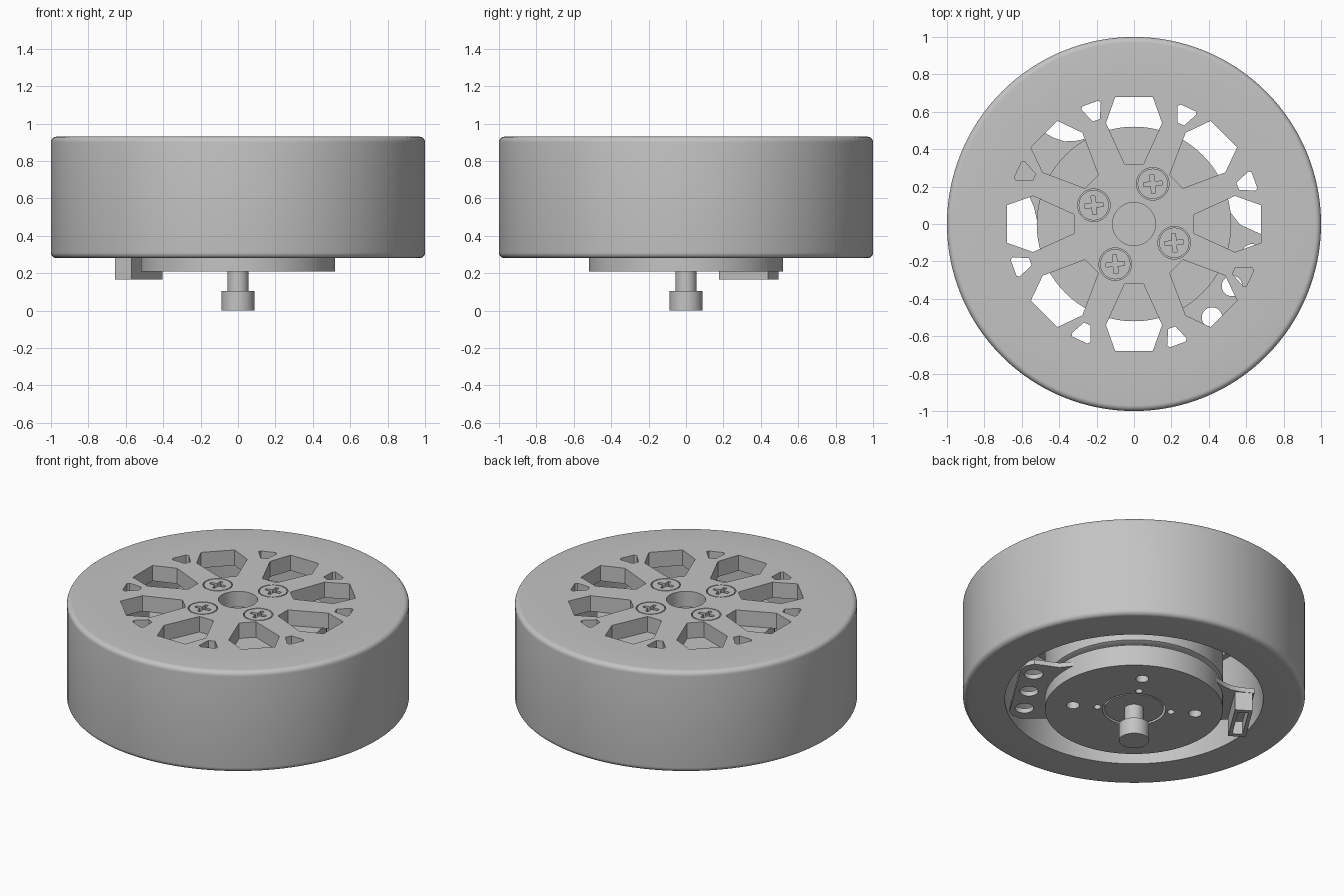
import bpy, bmesh
from math import cos, sin, pi, radians
from mathutils import Matrix, Vector

if "Cube" in bpy.data.objects:
    bpy.data.objects.remove(bpy.data.objects["Cube"], do_unlink=True)

grey = bpy.data.materials.new("plain grey")
grey.use_nodes = True
colour = (0.55, 0.55, 0.55, 1)
grey.diffuse_color = colour
grey.node_tree.nodes["Principled BSDF"].inputs["Base Color"].default_value = colour


def finish(name, mesh, turn=0):
    mesh.transform(Matrix.Rotation(radians(turn), 4, "Z"))
    bm = bmesh.new()
    bm.from_mesh(mesh)
    bmesh.ops.remove_doubles(bm, verts=bm.verts, dist=0.0005)
    bmesh.ops.recalc_face_normals(bm, faces=bm.faces)
    bm.to_mesh(mesh)
    bm.free()
    mesh.materials.clear()
    mesh.materials.append(grey)
    obj = bpy.data.objects.new(name, mesh)
    bpy.context.collection.objects.link(obj)
    bpy.ops.object.select_all(action="DESELECT")
    obj.select_set(True)
    bpy.context.view_layer.objects.active = obj
    bpy.ops.object.shade_smooth_by_angle(angle=radians(30))
    return obj


def plate(name, loops, z0, z1, turn=0):
    """Flat slab: the first loop is the outline, the others are holes."""
    curve = bpy.data.curves.new(name, "CURVE")
    curve.dimensions = "2D"
    curve.fill_mode = "BOTH"
    curve.extrude = (z1 - z0) / 2
    for loop in loops:
        spline = curve.splines.new("POLY")
        spline.points.add(len(loop) - 1)
        for point, (x, y) in zip(spline.points, loop):
            point.co = (x, y, 0, 1)
        spline.use_cyclic_u = True
    helper = bpy.data.objects.new(name + " outline", curve)
    mesh = bpy.data.meshes.new_from_object(helper)
    bpy.data.objects.remove(helper)
    bpy.data.curves.remove(curve)
    mesh.name = name
    mesh.transform(Matrix.Translation((0, 0, (z0 + z1) / 2)))
    return finish(name, mesh, turn)


def lathe(name, profile, steps=128):
    """Revolve a closed (radius, z) profile."""
    bm = bmesh.new()
    verts = [bm.verts.new((r, 0, z)) for r, z in profile]
    edges = [bm.edges.new((verts[i - 1], verts[i])) for i in range(len(verts))]
    bmesh.ops.spin(bm, geom=verts + edges, cent=(0, 0, 0), axis=(0, 0, 1),
                   angle=2 * pi, steps=steps, use_duplicate=False)
    mesh = bpy.data.meshes.new(name)
    bm.to_mesh(mesh)
    bm.free()
    return finish(name, mesh)


def circle(r, x=0, y=0, n=32):
    return [(x + r * cos(2 * pi * i / n), y + r * sin(2 * pi * i / n)) for i in range(n)]


def polar(r, angle):
    return r * cos(radians(angle)), r * sin(radians(angle))


def rotated(points, angle):
    c, s = polar(1, angle)
    return [(x * c - y * s, x * s + y * c) for x, y in points]


def mirrored(points):
    return points + [(x, -y) for x, y in reversed(points)]


# Tyre with rounded shoulders
TOP, LOW, ROUND = 0.93, 0.28, 0.03
corner = [polar(ROUND, a) for a in range(0, 91, 15)]
tyre = [(0.76, LOW)]
tyre += [(1 - ROUND + x, LOW + ROUND - y) for x, y in reversed(corner)]
tyre += [(1 - ROUND + x, TOP - ROUND + y) for x, y in corner]
lathe("tyre", tyre + [(0.76, TOP)])

# Wheel barrel and spoked face
lathe("rim_barrel", [(0.76, LOW), (0.755, LOW), (0.72, 0.83), (0.72, 0.9), (0.76, 0.9)])
window = mirrored([(0.32, 0.05), (0.54, 0.15), (0.68, 0.1)])
pocket = mirrored([(0.59, 0.02), (0.67, 0.055), (0.685, 0.045)])
screw_spots = [polar(0.237, 65 + 90 * k) for k in range(4)]
face_loops = [circle(0.76, n=128), circle(0.115, n=48)]
for k in range(8):
    face_loops.append(rotated(window, 45 * k))
    face_loops.append(rotated(pocket, 45 * k + 20))
face_loops += [circle(0.087, x, y) for x, y in screw_spots]
plate("wheel_face", face_loops, 0.83, TOP)

# Cross-head screws
arm = [(0.012, 0.012), (0.05, 0.01), (0.05, -0.01)]
for k, (x, y) in enumerate(screw_spots):
    cross = [p for q in range(4) for p in rotated(arm, -90 * q)]
    cross = [(x + a, y + b) for a, b in rotated(cross, 5)]
    plate(f"screw_head_{k + 1}", [circle(0.081, x, y), cross], 0.89, TOP)
    plate(f"screw_body_{k + 1}", [circle(0.081, x, y)], 0.82, 0.89)

# Motor can and neck
lathe("motor_can", [(0, 0.37), (0.5, 0.37), (0.52, 0.38), (0.52, 0.829), (0, 0.829)])
plate("motor_neck", [circle(0.48, n=96)], 0.34, 0.38)

# Motor base with mounting holes
TURN = -32.3
base_loops = [circle(0.52, n=96), circle(0.185, n=64)]
for k in range(4):
    base_loops.append(circle(0.038, *polar(0.36, 90 * k)))
    base_loops.append(circle(0.022, *polar(0.217, 90 * k), 20))
plate("motor_base", base_loops, 0.21, 0.345, TURN)
plate("base_boss", [circle(0.172, n=64)], 0.213, 0.34)

# Mounting plate with a wide drilled ear and a narrow connector ear
edge = [(0.7, 0.25), (0.68, 0.29), (0.63, 0.32), (0.55, 0.31), (0.48, 0.3)]
edge += [polar(0.515, a) for a in range(40, 149, 4)]
edge += [(-0.5, 0.21), (-0.55, 0.175), (-0.61, 0.16), (-0.69, 0.155)]
ear_holes = [circle(0.055, 0.62, 0.2 * k) for k in (-1, 0, 1)]
plate("mounting_plate", [mirrored(edge)] + ear_holes, 0.285, 0.315, TURN)


# Socket connector
def box_loop(x, half_x, half_y):
    return mirrored([(x - half_x, half_y), (x + half_x, half_y)])


plate("connector_shell", [box_loop(-0.627, 0.052, 0.155), box_loop(-0.627, 0.03, 0.125)],
      0.165, 0.25, TURN)
plate("connector_back", [box_loop(-0.627, 0.052, 0.155)], 0.25, 0.286, TURN)

# Output shaft and tip
plate("shaft", [circle(0.057)], 0.1, 0.3)
plate("shaft_tip", [circle(0.088, n=48)], 0, 0.105)
